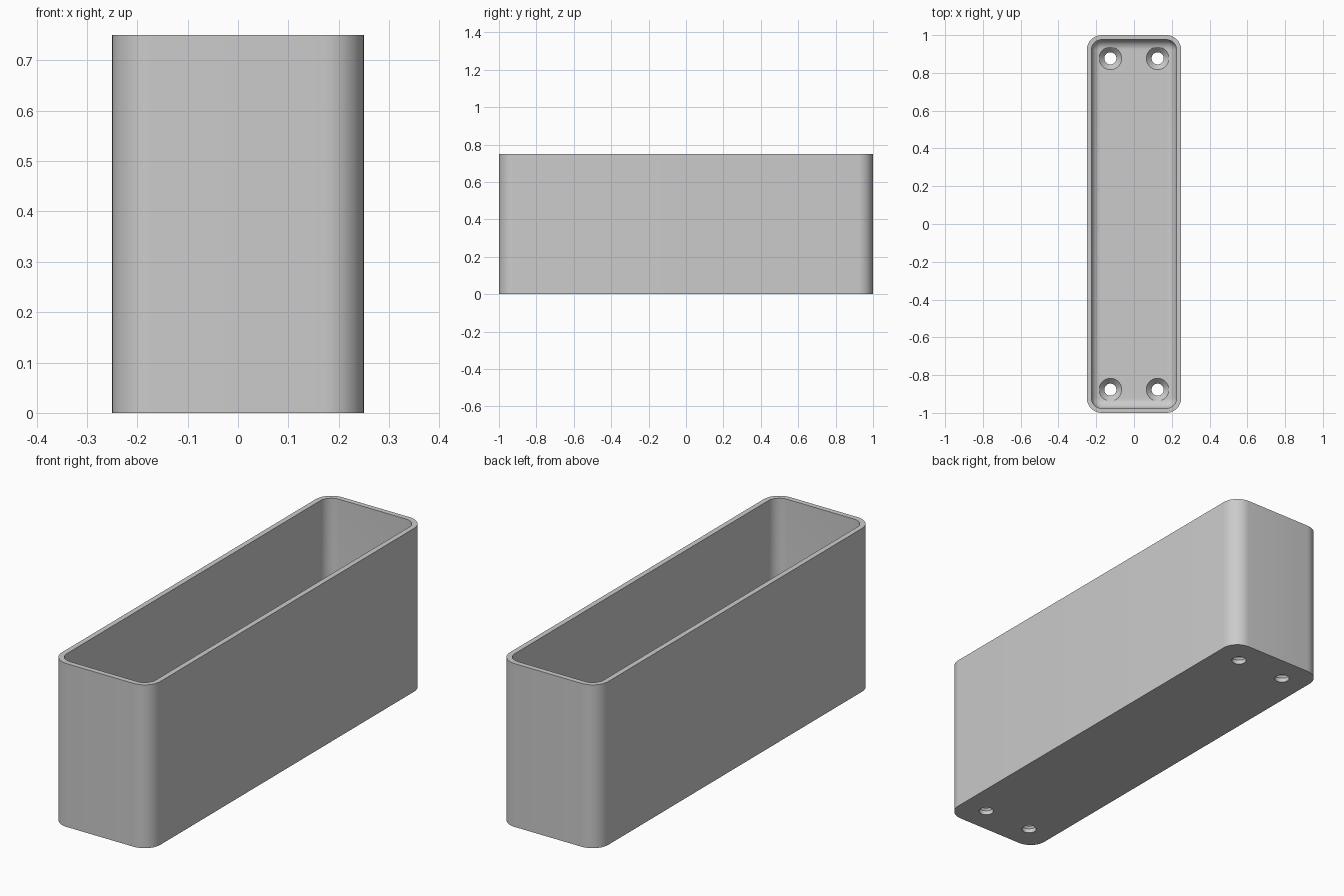
import bpy, bmesh
from math import sin, cos, pi, radians

cube = bpy.data.objects.get("Cube")
if cube:
    bpy.data.objects.remove(cube, do_unlink=True)

HALF_X, HALF_Y, HEIGHT = 0.25, 1.0, 0.75
CORNER, WALL, FLOOR, FILLET = 0.08, 0.024, 0.05, 0.05
STEPS = 10

grey = bpy.data.materials.new("plain grey")
grey.use_nodes = True
colour = (0.6, 0.6, 0.6, 1)
grey.diffuse_color = colour
grey.node_tree.nodes["Principled BSDF"].inputs["Base Color"].default_value = colour


def rounded_ring(inset, z):
    """Rounded rectangle, shrunk evenly by inset."""
    r = CORNER - inset
    cx, cy = HALF_X - CORNER, HALF_Y - CORNER
    points = []
    for q, (sx, sy) in enumerate([(1, 1), (-1, 1), (-1, -1), (1, -1)]):
        for i in range(STEPS + 1):
            a = (q + i / STEPS) * pi / 2
            points.append((sx * cx + r * cos(a), sy * cy + r * sin(a), z))
    return points


def circle(x, y, r, z, n=32):
    return [(x + r * cos(2 * pi * i / n), y + r * sin(2 * pi * i / n), z)
            for i in range(n)]


def loft(name, rings):
    """Closed solid through a stack of rings, capped at both ends."""
    bm = bmesh.new()
    loops = [[bm.verts.new(p) for p in ring] for ring in rings]
    for a, b in zip(loops, loops[1:]):
        for i in range(len(a)):
            j = (i + 1) % len(a)
            bm.faces.new((a[i], a[j], b[j], b[i]))
    bm.faces.new(loops[0][::-1])
    bm.faces.new(loops[-1])
    bmesh.ops.recalc_face_normals(bm, faces=bm.faces)
    mesh = bpy.data.meshes.new(name)
    bm.to_mesh(mesh)
    bm.free()
    mesh.materials.append(grey)
    obj = bpy.data.objects.new(name, mesh)
    bpy.context.collection.objects.link(obj)
    return obj


# Open tray: outer wall, rim, inner wall, then a fillet down to the floor
rings = [rounded_ring(0, 0), rounded_ring(0, HEIGHT), rounded_ring(WALL, HEIGHT)]
for i in range(9):
    a = i / 8 * pi / 2
    rings.append(rounded_ring(WALL + FILLET * (1 - cos(a)),
                              FLOOR + FILLET * (1 - sin(a))))
tray = loft("tray", rings)

# Countersunk screw holes near the four floor corners
for sx in (-1, 1):
    for sy in (-1, 1):
        x, y = sx * 0.125, sy * 0.877
        profile = [(0.032, -0.05), (0.032, 0.02), (0.06, FLOOR), (0.06, 0.15)]
        cutter = loft("hole_cutter", [circle(x, y, r, z) for r, z in profile])
        cutter.hide_render = True
        cut = tray.modifiers.new("screw_hole", 'BOOLEAN')
        cut.operation = 'DIFFERENCE'
        cut.solver = 'EXACT'
        cut.object = cutter
        bpy.context.view_layer.objects.active = tray
        bpy.ops.object.modifier_apply(modifier=cut.name)
        bpy.data.objects.remove(cutter, do_unlink=True)

# Smooth corners with crisp rims
bpy.ops.object.select_all(action='DESELECT')
tray.select_set(True)
bpy.context.view_layer.objects.active = tray
bpy.ops.object.shade_smooth_by_angle(angle=radians(30))
